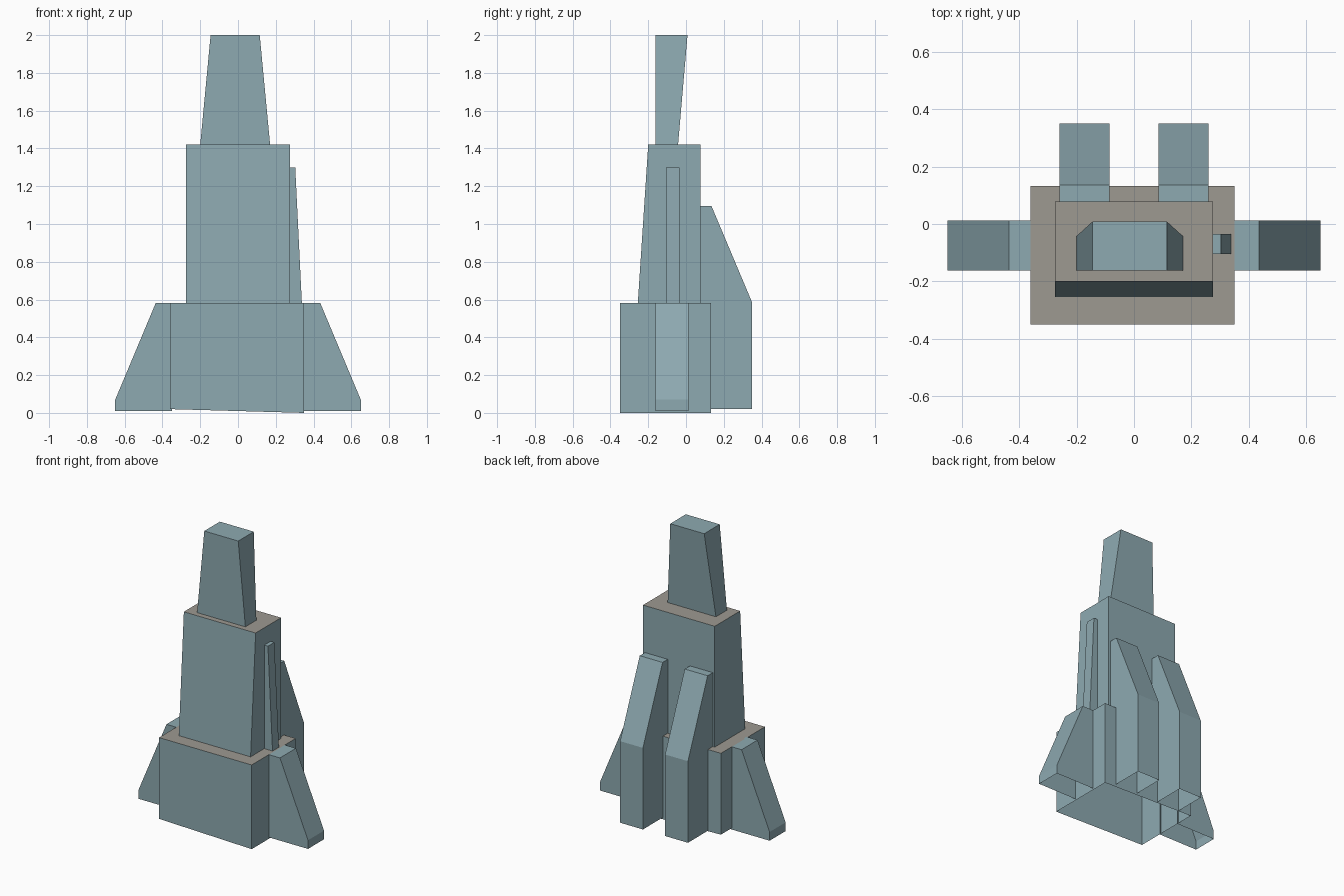
import bpy, bmesh
from mathutils import Vector

if "Cube" in bpy.data.objects:
    bpy.data.objects.remove(bpy.data.objects["Cube"])


def material(name, rgb):
    m = bpy.data.materials.new(name)
    m.diffuse_color = (*rgb, 1.0)
    m.use_nodes = True
    m.node_tree.nodes["Principled BSDF"].inputs["Base Color"].default_value = m.diffuse_color
    return m


TEAL = material("blue grey wall", (0.27, 0.40, 0.44))
STONE = material("warm grey ledge", (0.34, 0.32, 0.285))


def loft(name, lower, upper, open_dirs=((0, 0, -1),), ledge=False):
    """Solid between two matching loops; faces pointing along open_dirs are left out."""
    bm = bmesh.new()
    a = [bm.verts.new(p) for p in lower]
    b = [bm.verts.new(p) for p in upper]
    n = len(a)
    bm.faces.new(a)
    bm.faces.new(b)
    for i in range(n):
        j = (i + 1) % n
        bm.faces.new((a[i], a[j], b[j], b[i]))
    bmesh.ops.recalc_face_normals(bm, faces=bm.faces[:])
    bm.normal_update()
    dirs = [Vector(d) for d in open_dirs]
    hidden = [f for f in bm.faces if any(f.normal.dot(d) > 0.95 for d in dirs)]
    bmesh.ops.delete(bm, geom=hidden, context='FACES')
    # upward faces of the ledge parts take the second colour
    for f in bm.faces:
        f.material_index = 1 if ledge and f.normal.z > 0.9 else 0
    mesh = bpy.data.meshes.new(name)
    bm.to_mesh(mesh)
    bm.free()
    mesh.materials.append(TEAL)
    mesh.materials.append(STONE)
    ob = bpy.data.objects.new(name, mesh)
    bpy.context.collection.objects.link(ob)
    return ob


def rect(x0, x1, y0, y1, z_left, z_right=None):
    zr = z_left if z_right is None else z_right
    return [(x0, y0, z_left), (x1, y0, zr), (x1, y1, zr), (x0, y1, z_left)]


# Stacked blocks: base, tapered body and slim top tower
loft("base_block", rect(-0.36, 0.35, -0.35, 0.132, 0.02, 0.0),
     rect(-0.36, 0.35, -0.35, 0.132, 0.583), ledge=True)
loft("main_body", rect(-0.275, 0.275, -0.255, 0.078, 0.583),
     rect(-0.275, 0.275, -0.2, 0.078, 1.42), ledge=True)
loft("top_tower", rect(-0.2, 0.17, -0.162, -0.042, 1.42),
     rect(-0.145, 0.115, -0.162, 0.008, 2.0))

# Narrow rib on the right side of the body
loft("side_rib", rect(0.275, 0.338, -0.105, -0.035, 0.583),
     rect(0.275, 0.303, -0.105, -0.035, 1.3), open_dirs=((0, 0, -1), (-1, 0, 0)))

# Sloped buttresses, left and right of the base, and a pair at the back
side_profile = [(0.35, 0.01), (0.65, 0.01), (0.65, 0.07), (0.435, 0.583), (0.35, 0.583)]
back_profile = [(0.132, 0.02), (0.35, 0.02), (0.35, 0.585), (0.135, 1.095),
                (0.078, 1.095), (0.078, 0.583), (0.132, 0.583)]
for s, side in ((-1, "left"), (1, "right")):
    loft(side + "_buttress",
         [(s * x, -0.162, z) for x, z in side_profile],
         [(s * x, 0.013, z) for x, z in side_profile],
         open_dirs=((0, 0, -1), (-s, 0, 0)))
    loft(side + "_back_buttress",
         [(s * 0.085, y, z) for y, z in back_profile],
         [(s * 0.26, y, z) for y, z in back_profile],
         open_dirs=((0, 0, -1), (0, -1, 0)))
